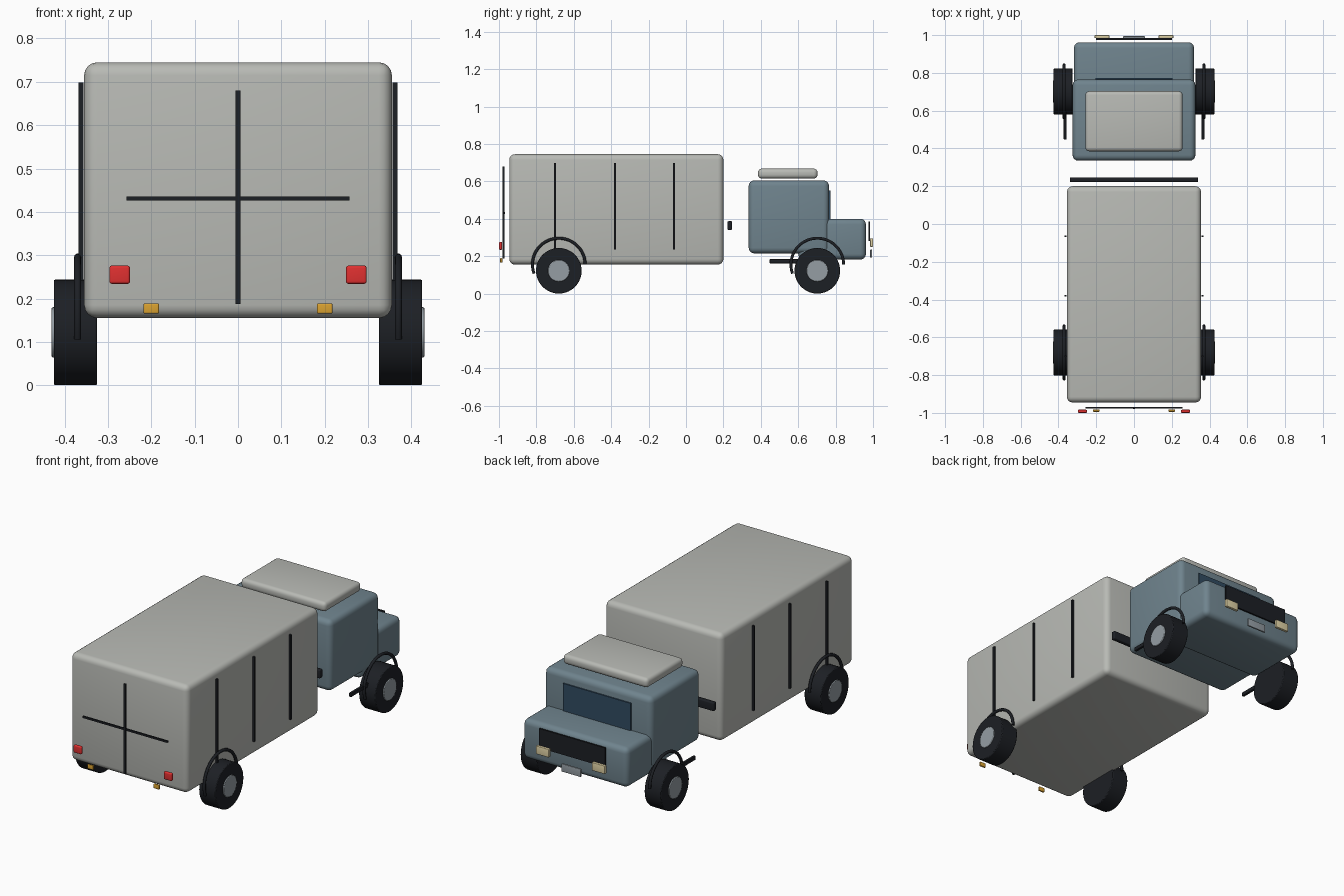
import bpy
from math import radians, sin, cos, pi

if "Cube" in bpy.data.objects:
    bpy.data.objects.remove(bpy.data.objects["Cube"])


def mat(name, r, g, b):
    m = bpy.data.materials.new(name)
    m.diffuse_color = (r, g, b, 1)
    m.use_nodes = True
    m.node_tree.nodes["Principled BSDF"].inputs["Base Color"].default_value = m.diffuse_color
    return m


BODY = mat("pale_grey", 0.48, 0.49, 0.46)
BLUE = mat("slate_blue", 0.16, 0.23, 0.27)
BLACK = mat("black", 0.012, 0.014, 0.018)
GLASS = mat("glass", 0.03, 0.07, 0.12)
RED = mat("red", 0.75, 0.03, 0.03)
AMBER = mat("amber", 0.7, 0.36, 0.03)
CREAM = mat("cream", 0.75, 0.65, 0.38)
STEEL = mat("steel", 0.3, 0.34, 0.37)


def finish(o, name, m):
    o.name = name
    o.data.materials.append(m)
    return o


def box(name, lo, hi, m, bevel=0.0):
    """Box from its low and high corners, with rounded edges."""
    bpy.ops.mesh.primitive_cube_add(size=1, location=[(a + b) / 2 for a, b in zip(lo, hi)])
    o = finish(bpy.context.object, name, m)
    o.scale = [b - a for a, b in zip(lo, hi)]
    bpy.ops.object.transform_apply(location=False, rotation=False, scale=True)
    if bevel:
        mod = o.modifiers.new("round", 'BEVEL')
        mod.width, mod.segments = bevel, 4
        bpy.ops.object.modifier_apply(modifier=mod.name)
        bpy.ops.object.shade_smooth_by_angle(angle=radians(35))
    return o


def drum(name, x0, x1, y, z, r, m, bevel):
    """Cylinder lying along x."""
    bpy.ops.mesh.primitive_cylinder_add(vertices=40, radius=r, depth=abs(x1 - x0),
                                        location=((x0 + x1) / 2, y, z), rotation=(0, pi / 2, 0))
    o = finish(bpy.context.object, name, m)
    mod = o.modifiers.new("round", 'BEVEL')
    mod.width, mod.segments, mod.limit_method = bevel, 2, 'ANGLE'
    bpy.ops.object.shade_smooth_by_angle(angle=radians(35))


def arch(name, x, y, z, r, tube, m):
    """Round bar bent over a wheel."""
    cu = bpy.data.curves.new(name, 'CURVE')
    cu.dimensions, cu.bevel_depth, cu.bevel_resolution, cu.use_fill_caps = '3D', tube, 3, True
    sp = cu.splines.new('POLY')
    n = 28
    sp.points.add(n)
    for i, p in enumerate(sp.points):
        a = radians(200) * i / n
        p.co = (x, y + r * cos(a), z + r * sin(a), 1)
    o = finish(bpy.data.objects.new(name, cu), name, m)
    bpy.context.collection.objects.link(o)


# Main bodies
box("cargo_box", (-0.355, -0.945, 0.155), (0.355, 0.2, 0.745), BODY, 0.03)
box("cab", (-0.325, 0.335, 0.215), (0.325, 0.765, 0.605), BLUE, 0.03)
box("hood", (-0.318, 0.6, 0.182), (0.318, 0.962, 0.4), BLUE, 0.03)
box("roof_cap", (-0.257, 0.385, 0.615), (0.257, 0.703, 0.668), BODY, 0.02)
box("coupling_bar", (-0.34, 0.222, 0.34), (0.34, 0.247, 0.387), BLACK, 0.006)

# Cab front
box("windshield", (-0.205, 0.757, 0.38), (0.205, 0.772, 0.55), GLASS)
box("grille", (-0.2, 0.975, 0.28), (0.2, 0.984, 0.385), BLACK)
box("number_plate", (-0.058, 0.985, 0.192), (0.058, 0.994, 0.235), STEEL, 0.002)

# Rear doors seams
box("door_seam_vertical", (-0.006, -0.98, 0.188), (0.006, -0.97, 0.68), BLACK)
box("door_seam_horizontal", (-0.257, -0.978, 0.426), (0.257, -0.969, 0.436), BLACK)

# Mirrored parts
for side, s in (("right", 1), ("left", -1)):
    def pair(name, x0, x1, y0, y1, z0, z1, m, bevel=0.0):
        xs = sorted((s * x0, s * x1))
        box(f"{name}_{side}", (xs[0], y0, z0), (xs[1], y1, z1), m, bevel)

    pair("headlight", 0.13, 0.208, 0.984, 1.0, 0.25, 0.295, CREAM, 0.003)
    pair("tail_light", 0.249, 0.297, -1.0, -0.983, 0.234, 0.276, RED, 0.006)
    pair("marker_light", 0.182, 0.218, -0.994, -0.982, 0.165, 0.189, AMBER, 0.004)
    pair("step_bar", 0.358, 0.372, 0.447, 0.64, 0.162, 0.184, BLACK, 0.003)
    for i, y in enumerate((-0.7, -0.38, -0.065)):
        pair(f"side_rib_{i}", 0.357, 0.368, y - 0.005, y + 0.005, 0.235, 0.698, BLACK)
    for end, y in (("rear", -0.68), ("front", 0.702)):
        drum(f"{end}_tire_{side}", s * 0.325, s * 0.425, y, 0.122, 0.122, BLACK, 0.004)
        drum(f"{end}_hub_{side}", s * 0.40, s * 0.43, y, 0.122, 0.058, STEEL, 0.003)
        arch(f"{end}_fender_{side}", s * 0.37, y, 0.155, 0.141, 0.008, BLACK)
